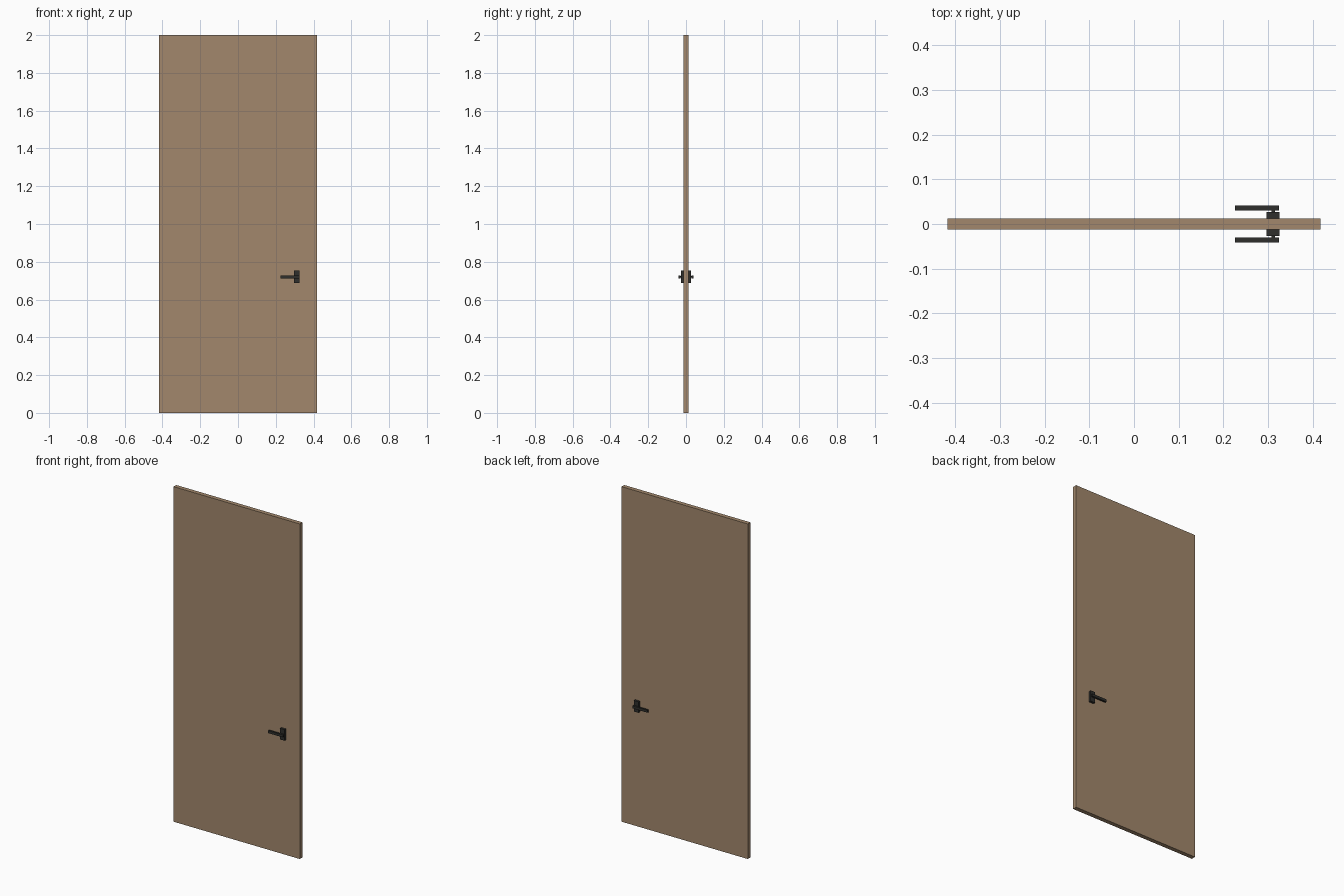
import bpy

if "Cube" in bpy.data.objects:
    bpy.data.objects.remove(bpy.data.objects["Cube"])


def material(name, rgb):
    m = bpy.data.materials.new(name)
    m.diffuse_color = (*rgb, 1)
    m.use_nodes = True
    m.node_tree.nodes["Principled BSDF"].inputs["Base Color"].default_value = m.diffuse_color
    return m


wood = material("brown wood", (0.36, 0.245, 0.15))
metal = material("dark metal", (0.028, 0.028, 0.025))


def box(name, lo, hi, mat):
    bpy.ops.mesh.primitive_cube_add(size=1, location=[(a + b) / 2 for a, b in zip(lo, hi)])
    ob = bpy.context.object
    ob.name = name
    ob.scale = [abs(b - a) for a, b in zip(lo, hi)]
    bpy.ops.object.transform_apply(location=False, rotation=False, scale=True)
    ob.data.materials.append(mat)
    return ob


# Door slab
box("door_panel", (-0.417, -0.0128, 0), (0.417, 0.0128, 2), wood)

# Handle set on each face
for side, s in (("front", -1), ("back", 1)):
    box(side + "_handle_plate", (0.296, s * 0.0125, 0.687), (0.326, s * 0.0265, 0.753), metal)
    box(side + "_handle_spindle", (0.308, s * 0.026, 0.716), (0.316, s * 0.031, 0.724), metal)
    box(side + "_handle_lever", (0.226, s * 0.030, 0.712), (0.325, s * 0.041, 0.727), metal)
